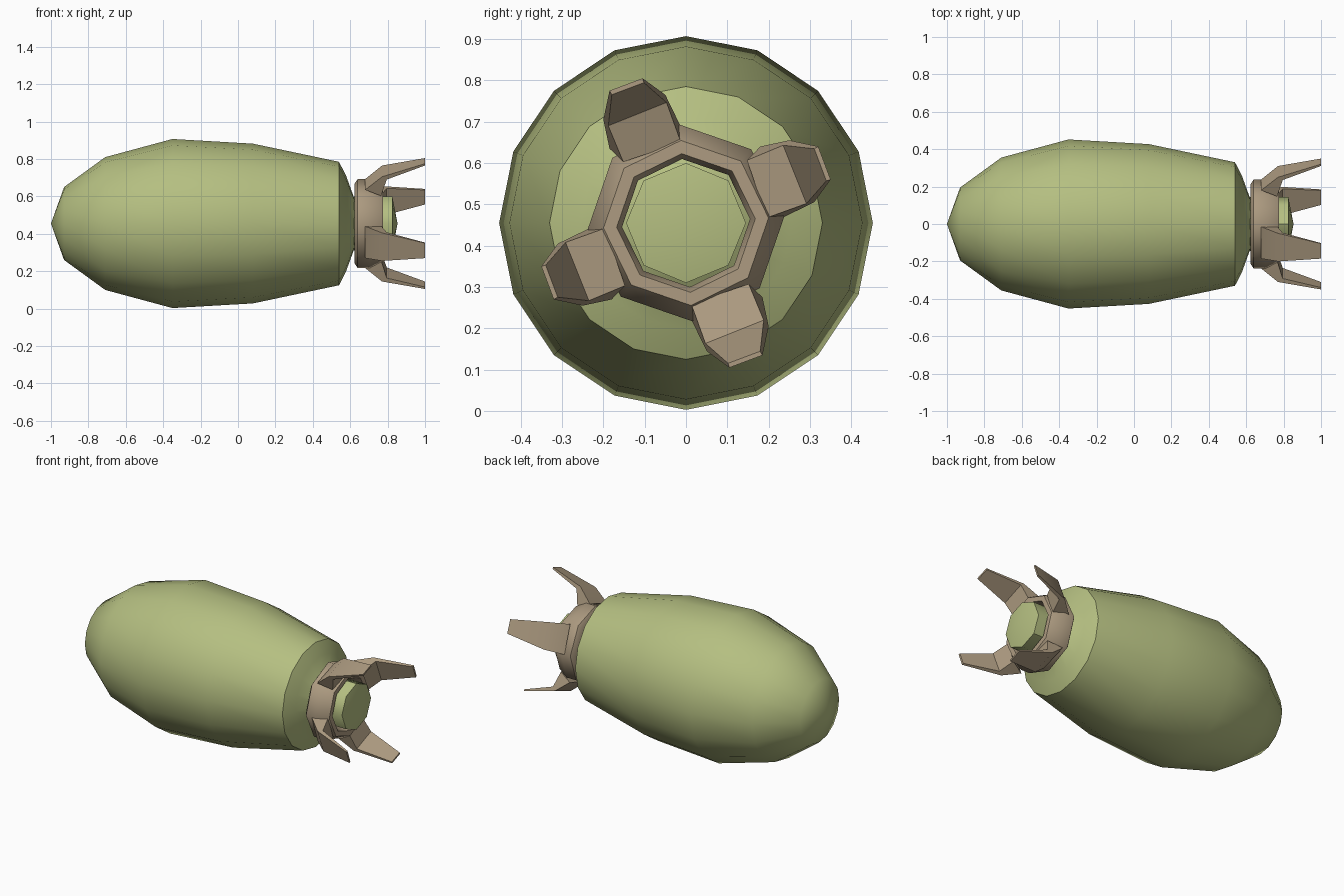
import bpy, bmesh
from math import sin, cos, pi, radians

if "Cube" in bpy.data.objects:
    bpy.data.objects.remove(bpy.data.objects["Cube"])

CZ = 0.455  # height of the long axis


def material(name, rgb):
    m = bpy.data.materials.new(name)
    m.diffuse_color = (*rgb, 1)
    m.use_nodes = True
    m.node_tree.nodes["Principled BSDF"].inputs["Base Color"].default_value = m.diffuse_color
    return m


green = material("green", (0.46, 0.52, 0.22))
tan = material("tan", (0.42, 0.33, 0.22))


def finish(name, bm, mat, angle):
    bmesh.ops.remove_doubles(bm, verts=bm.verts, dist=1e-5)
    bmesh.ops.recalc_face_normals(bm, faces=bm.faces)
    me = bpy.data.meshes.new(name)
    bm.to_mesh(me)
    bm.free()
    ob = bpy.data.objects.new(name, me)
    bpy.context.collection.objects.link(ob)
    me.materials.append(mat)
    bpy.ops.object.select_all(action='DESELECT')
    ob.select_set(True)
    bpy.context.view_layer.objects.active = ob
    bpy.ops.object.shade_smooth_by_angle(angle=radians(angle))
    return ob


def lathe(name, profile, sides, mat, start=0.0, closed=False, angle=50):
    """Revolve (x, radius) points round the long axis."""
    bm = bmesh.new()
    rings = []
    for x, r in profile:
        if r == 0:
            rings.append([bm.verts.new((x, 0, CZ))] * sides)
        else:
            rings.append([bm.verts.new((x, r * cos(start + 2 * pi * i / sides),
                                        CZ + r * sin(start + 2 * pi * i / sides)))
                          for i in range(sides)])
    pairs = list(zip(rings, rings[1:]))
    if closed:
        pairs.append((rings[-1], rings[0]))
    for a, b in pairs:
        for i in range(sides):
            j = (i + 1) % sides
            bm.faces.new(list(dict.fromkeys((a[i], a[j], b[j], b[i]))))
    return finish(name, bm, mat, angle)


# Bomb-shaped hull with a pointed nose
lathe("body", [(-1, 0), (-0.93, 0.195), (-0.71, 0.355), (-0.35, 0.452),
               (0.08, 0.427), (0.54, 0.33), (0.578, 0.255), (0.62, 0.14),
               (0.64, 0.12), (0.64, 0)], 16, green)

# Rounded plug inside the collar
lathe("tail_plug", [(0.62, 0), (0.62, 0.145), (0.825, 0.145), (0.853, 0)],
      8, green, angle=45)

# Octagonal collar
lathe("tail_collar", [(0.622, 0.155), (0.622, 0.212), (0.64, 0.238), (0.705, 0.238),
                      (0.775, 0.2), (0.775, 0.168), (0.74, 0.155)],
      8, tan, start=radians(3.5), closed=True)

# Four bent tapering fins: x outside, x inside, inner scale, two (y, z) edge points
sections = [(0.68, 0.765, 0.82, (0.238, 0.015), (0.18, 0.185)),
            (0.77, 0.795, 0.94, (0.31, 0.05), (0.25, 0.20)),
            (1.0, 1.0, 0.97, (0.35, 0.105), (0.32, 0.185))]
for k in range(4):
    c, s = cos(k * pi / 2), sin(k * pi / 2)
    bm = bmesh.new()
    loops = []
    for xo, xi, f, a, b in sections:
        pts = [(xo, *a), (xo, *b), (xi, b[0] * f, b[1] * f), (xi, a[0] * f, a[1] * f)]
        loops.append([bm.verts.new((x, y * c - z * s, CZ + y * s + z * c))
                      for x, y, z in pts])
    for p, q in zip(loops, loops[1:]):
        for i in range(4):
            j = (i + 1) % 4
            bm.faces.new((p[i], p[j], q[j], q[i]))
    bm.faces.new(loops[0])
    bm.faces.new(loops[-1])
    finish(f"tail_fin_{k + 1}", bm, tan, 50)
